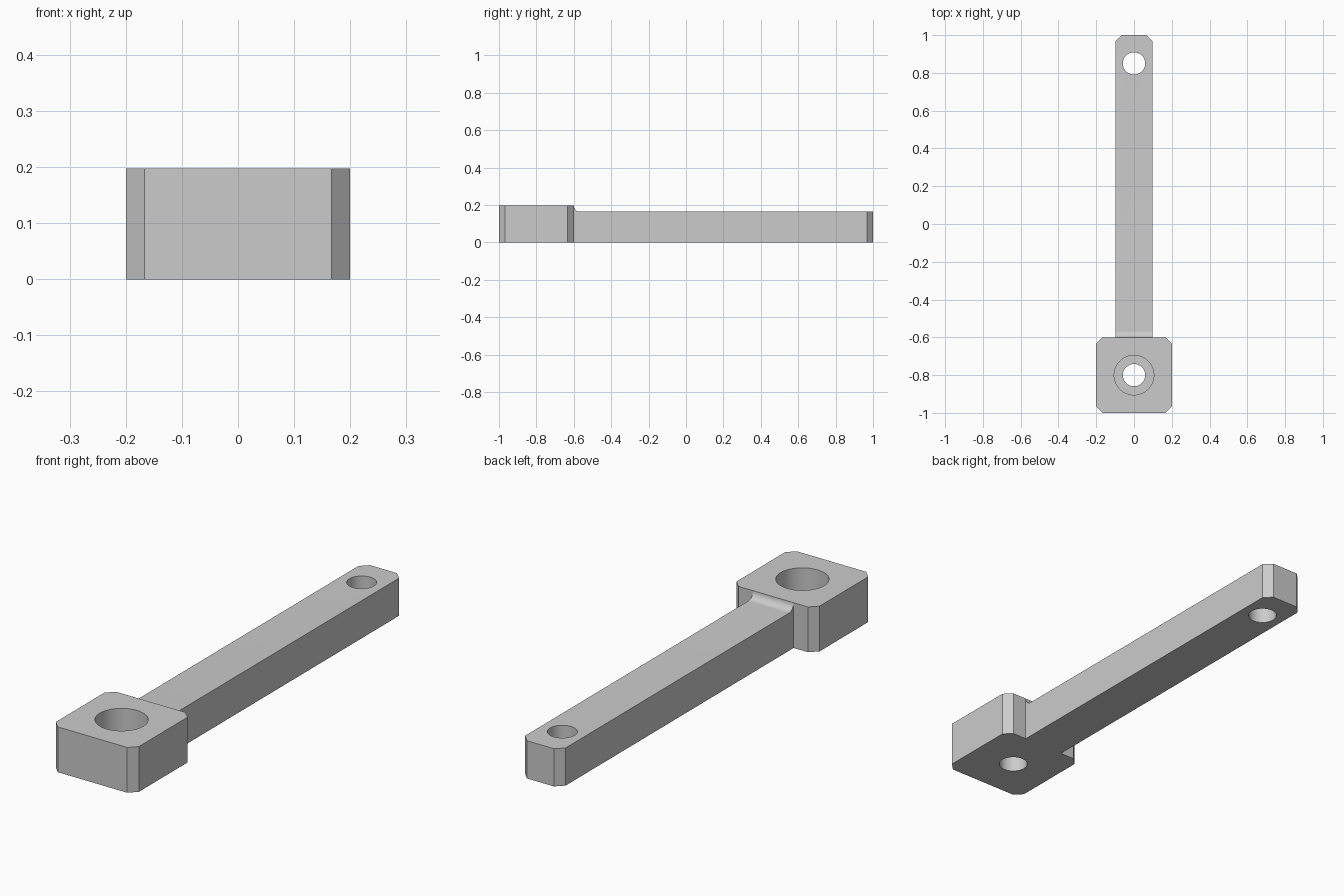
import bpy, bmesh, math

cube = bpy.data.objects.get("Cube")
if cube:
    bpy.data.objects.remove(cube, do_unlink=True)

HEAD_TOP, ARM_TOP, CHAMFER = 0.197, 0.164, 0.033
HEAD_Y, TIP_HOLE_Y, HEAD_BACK = -0.8, 0.85, -0.6

grey = bpy.data.materials.new("light grey")
grey.use_nodes = True
colour = (0.6, 0.6, 0.6, 1)
grey.diffuse_color = colour
grey.node_tree.nodes["Principled BSDF"].inputs["Base Color"].default_value = colour


def prism(name, profile, direction, chamfer_test=None):
    """Extrude a closed profile and chamfer the upright edges that pass the test."""
    bm = bmesh.new()
    face = bm.faces.new([bm.verts.new(p) for p in profile])
    moved = bmesh.ops.extrude_face_region(bm, geom=[face], use_keep_orig=True)
    verts = [v for v in moved["geom"] if isinstance(v, bmesh.types.BMVert)]
    bmesh.ops.translate(bm, verts=verts, vec=direction)
    bmesh.ops.recalc_face_normals(bm, faces=bm.faces)
    if chamfer_test:
        edges = [e for e in bm.edges
                 if abs(e.verts[0].co.z - e.verts[1].co.z) > 0.1
                 and all(chamfer_test(v.co) for v in e.verts)]
        bmesh.ops.bevel(bm, geom=edges, offset=CHAMFER, offset_type='OFFSET',
                        segments=1, affect='EDGES')
    mesh = bpy.data.meshes.new(name)
    bm.to_mesh(mesh)
    bm.free()
    mesh.materials.append(grey)
    obj = bpy.data.objects.new(name, mesh)
    bpy.context.collection.objects.link(obj)
    return obj


def drill(name, y, radius, bottom, top):
    """Round cutter standing upright on the centre line."""
    ring = [(radius * math.cos(a), y + radius * math.sin(a), bottom)
            for a in (math.tau * i / 64 for i in range(64))]
    obj = prism(name, ring, (0, 0, top - bottom))
    obj.hide_render = True
    return obj


# Square head with four chamfered corners
w = 0.2
head = prism("lever_bracket",
             [(sx * w, HEAD_Y + sy * w, 0)
              for sx, sy in ((-1, -1), (1, -1), (1, 1), (-1, 1))],
             (0, 0, HEAD_TOP), lambda co: True)

# Long arm: side profile with a concave fillet where it meets the head
root = HEAD_BACK - 0.03
side = [(root, 0), (1, 0), (1, ARM_TOP)]
r = HEAD_TOP - ARM_TOP
for i in range(13):
    a = math.pi / 2 * i / 12
    side.append((HEAD_BACK + r - r * math.sin(a), HEAD_TOP - r * math.cos(a)))
side.append((root, ARM_TOP))
half = 0.098
arm = prism("arm", [(-half, y, z) for y, z in side], (2 * half, 0, 0),
            lambda co: co.y > 0.99)

# Join the arm, then cut the two bolt holes and the counterbore
steps = [
    (arm, 'UNION'),
    (drill("tip_hole_cutter", TIP_HOLE_Y, 0.059, -0.1, 0.3), 'DIFFERENCE'),
    (drill("head_hole_cutter", HEAD_Y, 0.059, -0.1, 0.3), 'DIFFERENCE'),
    (drill("counterbore_cutter", HEAD_Y, 0.105, 0.098, 0.3), 'DIFFERENCE'),
]
bpy.ops.object.select_all(action='DESELECT')
bpy.context.view_layer.objects.active = head
head.select_set(True)
for other, operation in steps:
    mod = head.modifiers.new(other.name, 'BOOLEAN')
    mod.operation, mod.solver, mod.object = operation, 'EXACT', other
    bpy.ops.object.modifier_apply(modifier=mod.name)
    bpy.data.objects.remove(other, do_unlink=True)

bpy.ops.object.shade_smooth_by_angle(angle=math.radians(30))
